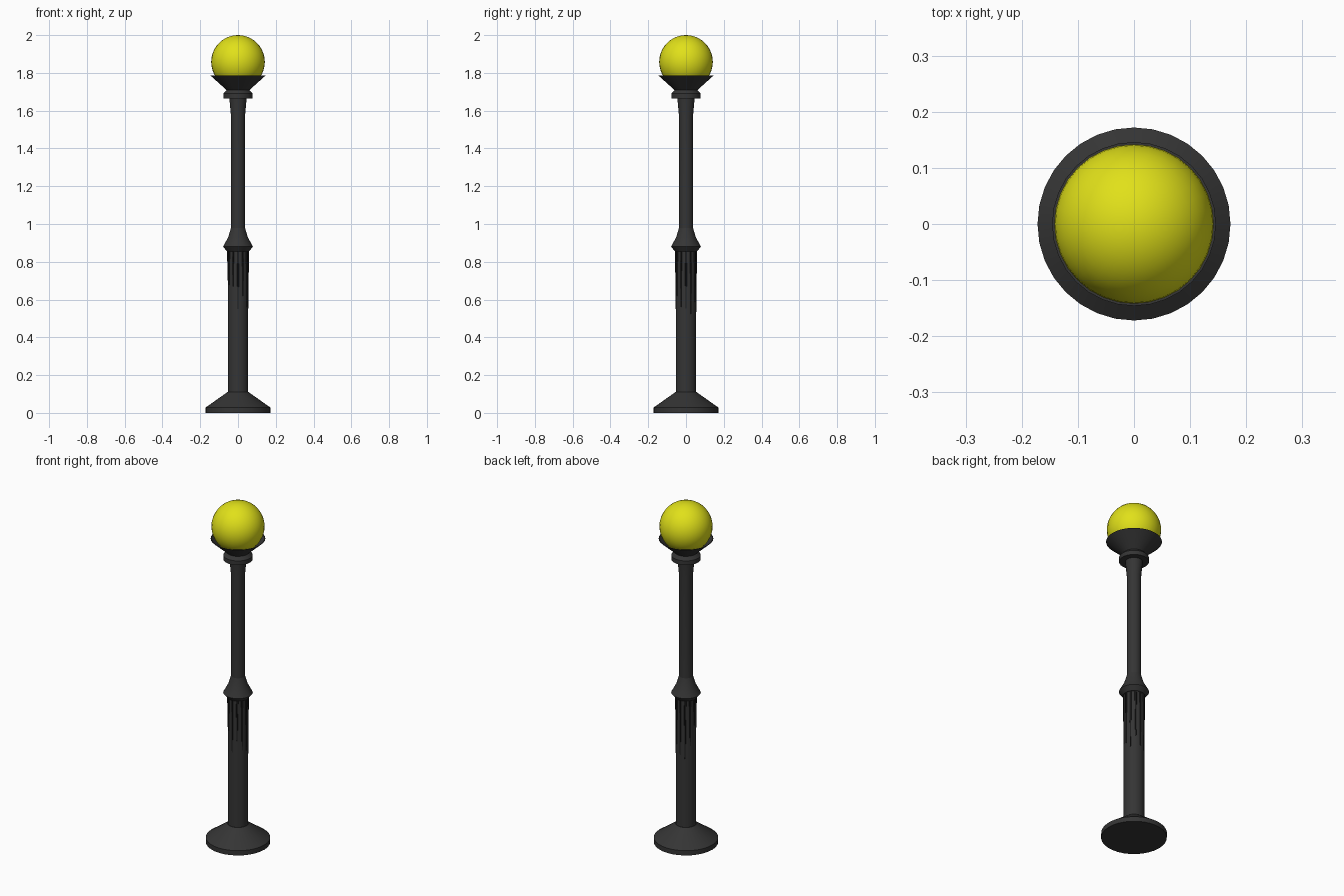
import bpy, bmesh, math, random

if "Cube" in bpy.data.objects:
    bpy.data.objects.remove(bpy.data.objects["Cube"])

random.seed(4)
SIDES = 32


def material(name, rgb):
    m = bpy.data.materials.new(name)
    m.diffuse_color = (*rgb, 1)
    m.use_nodes = True
    m.node_tree.nodes["Principled BSDF"].inputs["Base Color"].default_value = m.diffuse_color
    return m


iron = material("dark_iron", (0.035, 0.035, 0.035))
shade = material("black_iron", (0.012, 0.012, 0.012))
glow = material("yellow_glass", (0.75, 0.75, 0.01))


def finish(bm, name, mat):
    bmesh.ops.recalc_face_normals(bm, faces=bm.faces)
    me = bpy.data.meshes.new(name)
    bm.to_mesh(me)
    bm.free()
    ob = bpy.data.objects.new(name, me)
    me.materials.append(mat)
    bpy.context.collection.objects.link(ob)
    bpy.ops.object.select_all(action='DESELECT')
    ob.select_set(True)
    bpy.context.view_layer.objects.active = ob
    bpy.ops.object.shade_smooth_by_angle(angle=math.radians(30))
    return ob


def lathe(name, profile, mat=iron):
    """Revolve (radius, z) points around the z axis and cap both ends."""
    bm = bmesh.new()
    rings = []
    for r, z in profile:
        rings.append([bm.verts.new((r * math.cos(a), r * math.sin(a), z))
                      for a in (2 * math.pi * i / SIDES for i in range(SIDES))])
    for lo, hi in zip(rings, rings[1:]):
        for i in range(SIDES):
            j = (i + 1) % SIDES
            bm.faces.new((lo[i], lo[j], hi[j], hi[i]))
    bm.faces.new(rings[0])
    bm.faces.new(rings[-1])
    return finish(bm, name, mat)


# Foot, lower column, collar and upper pole
lathe("base", [(0.172, 0), (0.172, 0.028), (0.056, 0.11)])
lathe("lower_column", [(0.054, 0.105), (0.054, 0.87)])
lathe("collar", [(0.058, 0.855), (0.079, 0.88), (0.052, 0.93), (0.037, 0.98)])
lathe("upper_pole", [(0.037, 0.97), (0.037, 1.57), (0.046, 1.668)])

# Thin tapering ribs of uneven length below the collar
bm = bmesh.new()
RIBS = 12
for i in range(RIBS):
    mid = 2 * math.pi * i / RIBS
    bottom = random.uniform(0.5, 0.72)
    lower, upper = [], []
    for da, r in ((-0.13, 0.053), (-0.08, 0.058), (0.08, 0.058), (0.13, 0.053)):
        a = mid + da
        upper.append(bm.verts.new((r * math.cos(a), r * math.sin(a), 0.865)))
        a, r = mid + da * 0.4, min(r, 0.0555)
        lower.append(bm.verts.new((r * math.cos(a), r * math.sin(a), bottom)))
    for k in range(4):
        n = (k + 1) % 4
        bm.faces.new((lower[k], lower[n], upper[n], upper[k]))
    bm.faces.new(lower)
    bm.faces.new(upper)
finish(bm, "column_ribs", shade)

# Neck ring and open lamp holder
lathe("neck_ring", [(0.078, 1.665), (0.078, 1.69), (0.058, 1.71)])
lathe("lamp_holder", [(0.056, 1.705), (0.146, 1.786), (0.142, 1.786), (0.06, 1.713)])

# Globe
bm = bmesh.new()
bmesh.ops.create_uvsphere(bm, u_segments=32, v_segments=20, radius=0.142)
bmesh.ops.translate(bm, verts=bm.verts, vec=(0, 0, 1.858))
finish(bm, "globe", glow)
